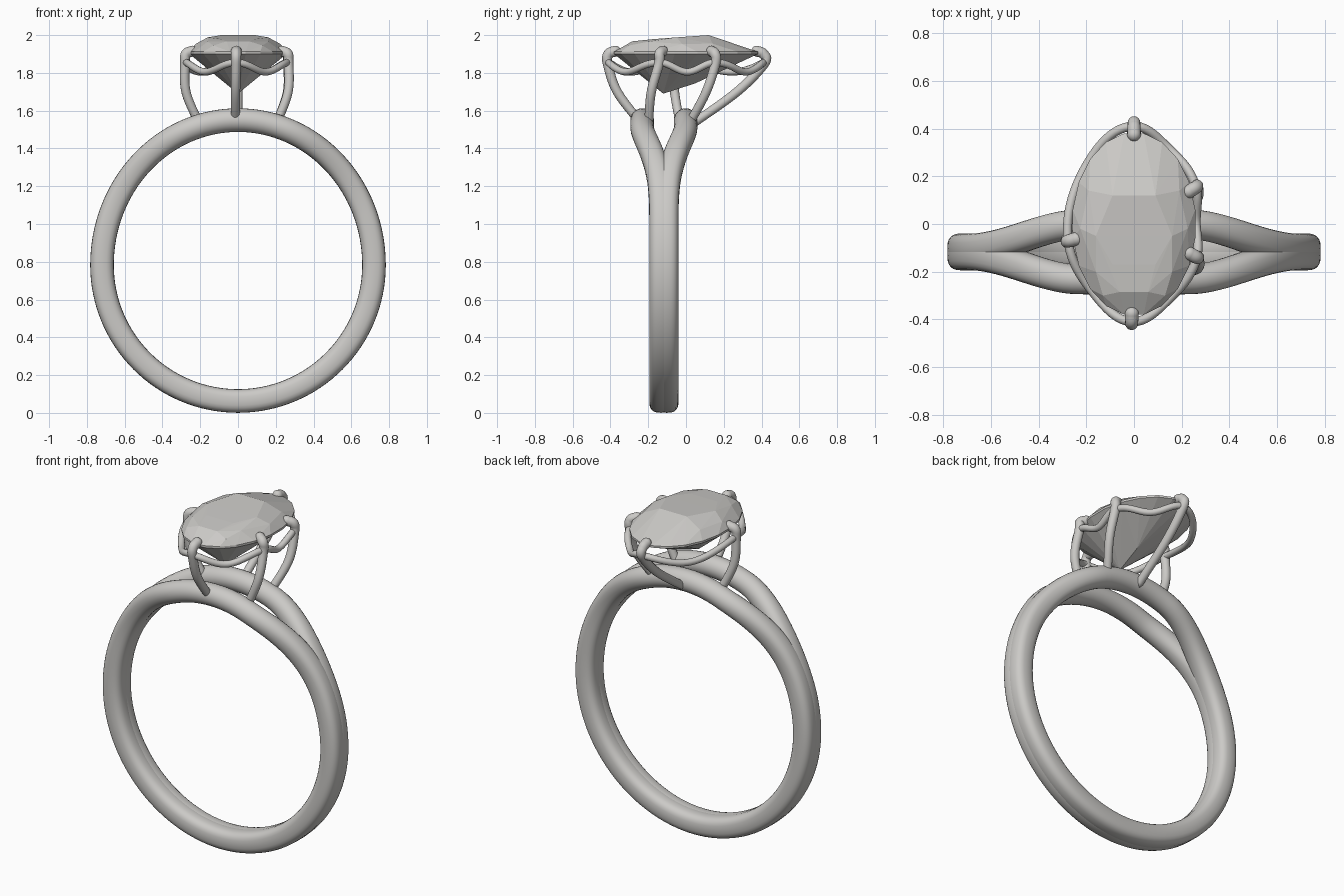
import bpy, bmesh, math
from mathutils import Vector

cube = bpy.data.objects.get("Cube")
if cube:
    bpy.data.objects.remove(cube, do_unlink=True)

silver = bpy.data.materials.new("silver_grey")
silver.use_nodes = True
COLOUR = (0.6, 0.59, 0.57, 1)
silver.diffuse_color = COLOUR
silver.node_tree.nodes["Principled BSDF"].inputs["Base Color"].default_value = COLOUR


def finish(bm, name, smooth):
    bmesh.ops.recalc_face_normals(bm, faces=bm.faces)
    mesh = bpy.data.meshes.new(name)
    bm.to_mesh(mesh)
    bm.free()
    mesh.materials.append(silver)
    for f in mesh.polygons:
        f.use_smooth = smooth
    obj = bpy.data.objects.new(name, mesh)
    bpy.context.collection.objects.link(obj)
    return obj


def smoothstep(t):
    t = max(0, min(1, t))
    return t * t * (3 - 2 * t)


def sweep(name, pts, radii, ref, closed=False, sides=16, powers=None):
    """Tube along points; powers above 2 make the section squarer."""
    bm = bmesh.new()
    n = len(pts)
    rings = []
    for i, p in enumerate(pts):
        a = pts[i - 1] if closed or i else p
        b = pts[(i + 1) % n] if closed or i < n - 1 else p
        t = (b - a).normalized()
        u = (ref - t * ref.dot(t)).normalized()
        v = t.cross(u)
        e = 2 / (powers[i] if powers else 2)
        ring = []
        for k in range(sides):
            ang = math.tau * k / sides
            c, s = math.cos(ang), math.sin(ang)
            off = (u * math.copysign(abs(c) ** e, c)
                   + v * math.copysign(abs(s) ** e, s))
            ring.append(bm.verts.new(p + off * radii[i]))
        rings.append(ring)
    for i in range(n if closed else n - 1):
        r, q = rings[i], rings[(i + 1) % n]
        for k in range(sides):
            m = (k + 1) % sides
            bm.faces.new((r[k], r[m], q[m], q[k]))
    if not closed:
        bm.faces.new(rings[0])
        bm.faces.new(rings[-1])
    return finish(bm, name, True)


def spline(ctrl, steps=8):
    """Smooth curve through the control points."""
    c = [2 * ctrl[0] - ctrl[1]] + ctrl + [2 * ctrl[-1] - ctrl[-2]]
    out = []
    for i in range(1, len(c) - 2):
        p, q, r, s = c[i - 1:i + 3]
        for k in range(steps):
            t = k / steps
            out.append(0.5 * (2 * q + (r - p) * t + (2 * p - 5 * q + 4 * r - s) * t ** 2
                              + (3 * q - p - 3 * r + s) * t ** 3))
    return out + [ctrl[-1]]


# Split band: two strands that merge in the lower part
MID_Y, BAND_R, TUBE = -0.117, 0.72, 0.0625
for side, name in ((-1, "front_band_strand"), (1, "back_band_strand")):
    pts, powers = [], []
    for i in range(128):
        a = math.tau * i / 128
        x, s = BAND_R * math.cos(a), math.sin(a)
        z = 0.783 + s * (0.767 if s > 0 else BAND_R)
        split = smoothstep((0.68 - abs(x)) / 0.45) if s > 0 else 0
        pts.append(Vector((x, MID_Y + side * (0.015 + 0.1 * split), z)))
        powers.append(2.7 - 0.7 * split)
    sweep(name, pts, [TUBE] * len(pts), Vector((0, 1, 0)), True, 24, powers)

# Prongs: angle around the oval setting, and foot on the band
A, B = 0.28, 0.41
prongs = {
    "back_prong": (90, (0, 0.02, 1.52)),
    "left_back_prong": (22, (0.19, 0.0, 1.5)),
    "left_front_prong": (-20, (0.19, -0.2, 1.5)),
    "front_prong": (-92, (-0.015, -0.22, 1.51)),
    "right_prong": (190, (-0.19, -0.025, 1.5)),
}
for name, (deg, foot) in prongs.items():
    a = math.radians(deg)
    foot = Vector(foot)
    seat = Vector((A * math.cos(a), B * math.sin(a), 0))
    out = seat.normalized()
    shoulder = seat + out * 0.005 + Vector((0, 0, 1.85))
    belly = foot.lerp(shoulder, 0.55) + out * 0.035
    bend = seat + Vector((0, 0, 1.9))
    tip = seat - out * 0.035 + Vector((0, 0, 1.915))
    pts = spline([foot, belly, shoulder, bend, tip])
    n = len(pts)
    radii = [0.023 + 0.006 * i / n for i in range(n)]
    # rounded tip
    d, r = (pts[-1] - pts[-2]).normalized(), radii[-1]
    for k in (0.3, 0.6, 0.85, 0.97):
        pts.append(tip + d * r * k)
        radii.append(r * math.sqrt(1 - k * k))
    sweep(name, pts, radii, Vector((-out.y, out.x, 0)))

# Wavy gallery wire that rises at each prong and dips between
stops = sorted(v[0] % 360 for v in prongs.values())
stops.append(stops[0] + 360)
wire = []
for lo, hi in zip(stops, stops[1:]):
    for k in range(24):
        t = k / 24
        dip = math.sin(math.pi * t) ** 2
        a = math.radians(lo + (hi - lo) * t)
        s = 1 - 0.07 * dip
        wire.append(Vector((A * s * math.cos(a), B * s * math.sin(a), 1.855 - 0.05 * dip)))
sweep("gallery_wire", wire, [0.019] * len(wire), Vector((0, 0, 1)), True, 12)

# Faceted oval stone: hull of girdle, crown and pavilion points
bm = bmesh.new()
for i in range(20):
    a = math.tau * (i + 0.5) / 20
    for z in (1.9, 1.912):
        bm.verts.new((0.26 * math.cos(a), 0.385 * math.sin(a), z))
crown = [(0.09, 0.12, 2.0), (0.16, -0.05, 1.988), (0.09, -0.17, 1.979),
         (0.06, -0.285, 1.967), (0.16, -0.2, 1.965), (0.13, -0.3, 1.945),
         (0.225, -0.02, 1.953), (0.19, 0.14, 1.955)]
for x, y, z in crown:
    for m in (-1, 1):
        bm.verts.new((m * x, y, z))
for p in ((0, -0.12, 1.69), (0.02, 0.05, 1.745)):
    bm.verts.new(p)
res = bmesh.ops.convex_hull(bm, input=bm.verts)
loose = {g for g in res["geom_interior"] + res["geom_unused"]
         if isinstance(g, bmesh.types.BMVert)}
bmesh.ops.delete(bm, geom=list(loose), context="VERTS")
finish(bm, "oval_stone", False)
